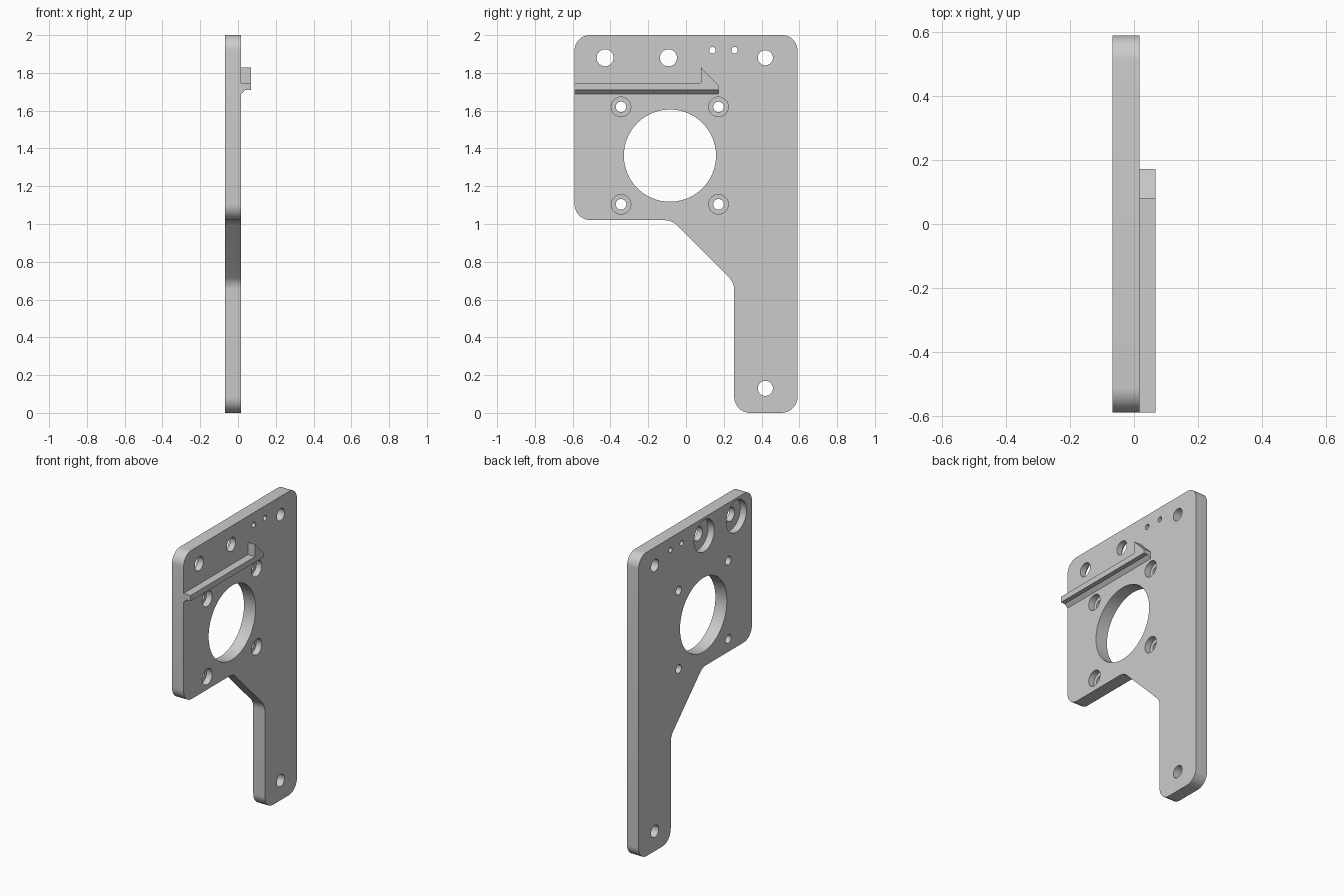
import bpy, bmesh, math
from mathutils import Vector, Matrix

cube = bpy.data.objects.get("Cube")
if cube:
    bpy.data.objects.remove(cube, do_unlink=True)

grey = bpy.data.materials.new("light grey")
grey.use_nodes = True
grey.diffuse_color = (0.6, 0.6, 0.6, 1)
grey.node_tree.nodes["Principled BSDF"].inputs["Base Color"].default_value = (0.6, 0.6, 0.6, 1)

BACK, FACE, RAIL = -0.0675, 0.0165, 0.0675


def make_object(name, bm):
    bmesh.ops.recalc_face_normals(bm, faces=bm.faces)
    mesh = bpy.data.meshes.new(name)
    bm.to_mesh(mesh)
    bm.free()
    mesh.materials.append(grey)
    obj = bpy.data.objects.new(name, mesh)
    bpy.context.collection.objects.link(obj)
    return obj


def loft(name, layers):
    """Skin a stack of (x, [(y, z), ...]) outlines and cap both ends."""
    bm = bmesh.new()
    rings = [[bm.verts.new((x, y, z)) for y, z in outline] for x, outline in layers]
    for a, b in zip(rings, rings[1:]):
        for i in range(len(a)):
            j = (i + 1) % len(a)
            bm.faces.new((a[i], a[j], b[j], b[i]))
    bm.faces.new(rings[0])
    bm.faces.new(rings[-1])
    return make_object(name, bm)


def rounded(corners, steps=10):
    """Replace each (y, z, radius) corner by a tangent arc."""
    points = []
    for i, (y, z, r) in enumerate(corners):
        p = Vector((y, z))
        a = (Vector(corners[i - 1][:2]) - p).normalized()
        b = (Vector(corners[(i + 1) % len(corners)][:2]) - p).normalized()
        half = math.acos(a.dot(b)) / 2
        centre = p + (a + b).normalized() * (r / math.sin(half))
        start = p + a * (r / math.tan(half)) - centre
        end = p + b * (r / math.tan(half)) - centre
        for s in range(steps + 1):
            t = s / steps * (math.pi - 2 * half)
            sweep = math.pi - 2 * half
            d = (start * math.sin(sweep - t) + end * math.sin(t)) / math.sin(sweep)
            points.append(tuple(centre + d))
    return points


def drill(plate, y, z, radius, x0=BACK - 0.1, x1=FACE + 0.1):
    """Cut a round hole along x between x0 and x1."""
    bm = bmesh.new()
    place = Matrix.Translation(((x0 + x1) / 2, y, z)) @ Matrix.Rotation(math.pi / 2, 4, 'Y')
    bmesh.ops.create_cone(bm, cap_ends=True, segments=64 if radius > 0.2 else 32,
                          radius1=radius, radius2=radius, depth=x1 - x0, matrix=place)
    cutter = make_object("hole_cutter", bm)
    cutter.hide_render = True
    mod = plate.modifiers.new("hole", 'BOOLEAN')
    mod.object, mod.operation, mod.solver = cutter, 'DIFFERENCE', 'EXACT'
    bpy.context.view_layer.objects.active = plate
    bpy.ops.object.modifier_apply(modifier=mod.name)
    bpy.data.objects.remove(cutter, do_unlink=True)


# Mounting plate with a long leg
outline = rounded([
    (-0.59, 2, 0.08), (0.59, 2, 0.08), (0.59, 0, 0.085), (0.255, 0, 0.085),
    (0.255, 0.69, 0.09), (-0.075, 1.02, 0.09), (-0.59, 1.02, 0.085)])
plate = loft("mounting_plate", [(BACK, outline), (FACE, outline)])

# Large bore, leg and corner holes, pin holes
drill(plate, -0.085, 1.362, 0.244)
for z in (0.13, 1.88):
    drill(plate, 0.42, z, 0.04)
for y in (0.14, 0.257):
    drill(plate, y, 1.92, 0.017)

# Top bolt holes, counterbored from the back
for y in (-0.428, -0.093):
    drill(plate, y, 1.88, 0.045)
    drill(plate, y, 1.88, 0.105, BACK - 0.1, BACK + 0.045)

# Four screw holes around the bore, counterbored from the face
for y in (-0.344, 0.172):
    for z in (1.104, 1.62):
        drill(plate, y, z, 0.028)
        drill(plate, y, z, 0.052, FACE - 0.04, FACE + 0.1)


# Guide rail with a hooked end and a flared foot
def rail_outline(bottom):
    return [(-0.59, bottom), (0.172, bottom), (0.172, 1.735),
            (0.08, 1.828), (0.08, 1.747), (-0.59, 1.747)]


rail = loft("guide_rail", [(FACE - 0.001, rail_outline(1.688)), (FACE + 0.022, rail_outline(1.71)),
                           (RAIL, rail_outline(1.71))])

for obj in (plate, rail):
    bpy.ops.object.select_all(action='DESELECT')
    obj.select_set(True)
    bpy.context.view_layer.objects.active = obj
    bpy.ops.object.shade_smooth_by_angle(angle=math.radians(30))
